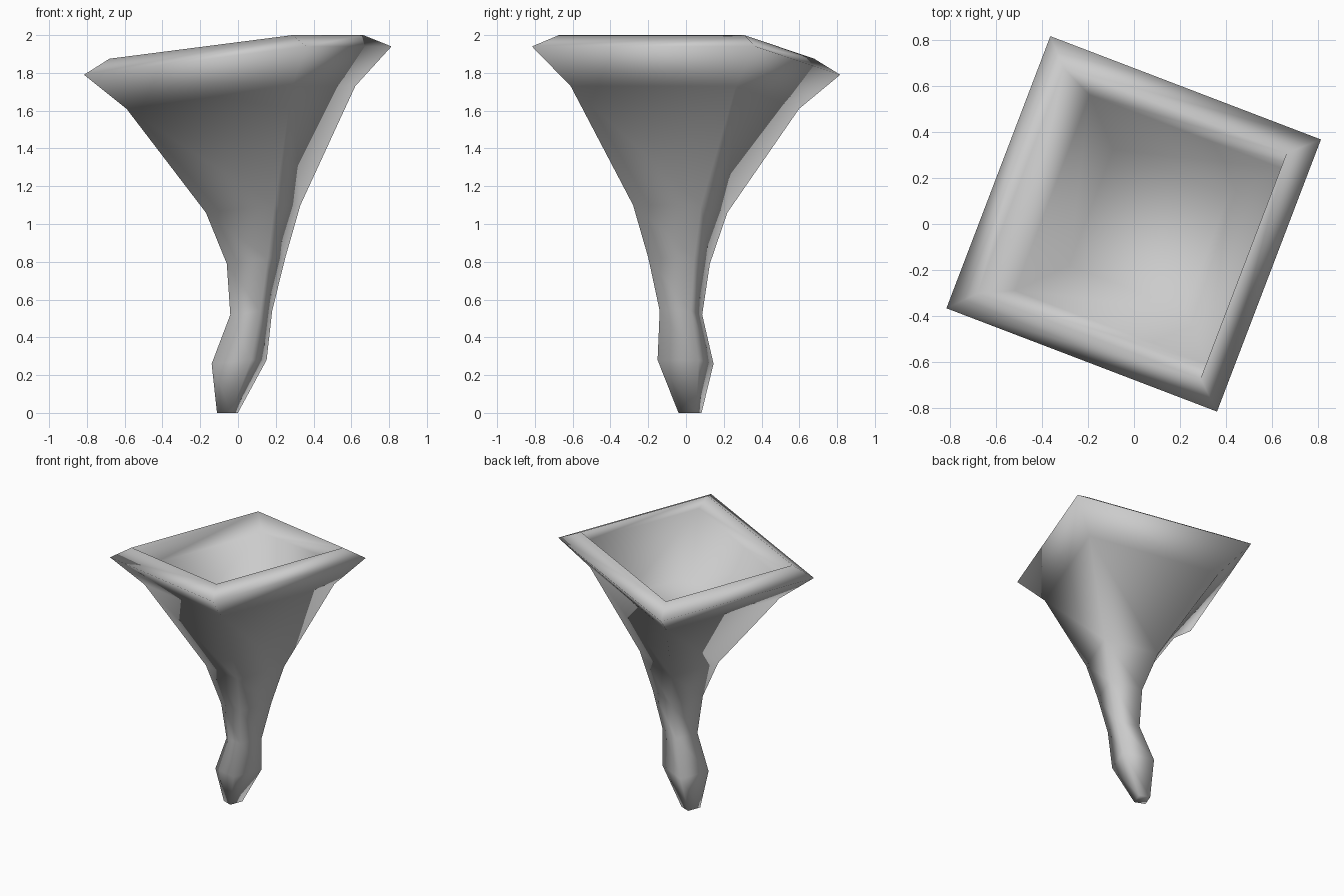
import bpy
import bmesh
from math import radians
from mathutils import Matrix

cube = bpy.data.objects.get("Cube")
if cube:
    bpy.data.objects.remove(cube, do_unlink=True)

grey = bpy.data.materials.new("plain grey")
grey.use_nodes = True
colour = (0.6, 0.6, 0.6, 1)
grey.diffuse_color = colour
grey.node_tree.nodes["Principled BSDF"].inputs["Base Color"].default_value = colour

# Square rings: low side, high side, half depth, height at low and high side
outer = [
    (-0.10, -0.02, 0.05, 0.00, 0.00),    # foot
    (-0.105, 0.118, 0.116, 0.26, 0.28),  # bulge
    (-0.01, 0.16, 0.088, 0.52, 0.54),    # neck
    (-0.014, 0.218, 0.13, 0.79, 0.82),
    (-0.108, 0.28, 0.193, 1.06, 1.10),
    (-0.453, 0.486, 0.468, 1.61, 1.73),  # under the lip
    (-0.631, 0.628, 0.633, 1.79, 1.94),  # lip edge
]
inner = [
    (-0.528, 0.51, 0.525, 1.875, 2.00),  # lip top
    (-0.38, 0.515, 0.455, 1.79, 1.92),   # inside of lip
    (-0.20, 0.34, 0.27, 1.45, 1.52),     # bowl floor
]

bm = bmesh.new()
loops = []
for low, high, half, z_low, z_high in outer + inner:
    corners = [(low, -half, z_low), (high, -half, z_high),
               (high, half, z_high), (low, half, z_low)]
    loops.append([bm.verts.new(c) for c in corners])

# Walls between neighbouring rings; the split diagonal turns at the lip
for level, (a, b) in enumerate(zip(loops, loops[1:])):
    for i in range(4):
        j = (i + 1) % 4
        if level < len(outer) - 1:
            bm.faces.new((a[j], b[j], b[i], a[i]))
        else:
            bm.faces.new((a[i], a[j], b[j], b[i]))

# Underside and bowl floor
bm.faces.new(reversed(loops[0]))
bm.faces.new(loops[-1])
bmesh.ops.recalc_face_normals(bm, faces=bm.faces)
for face in bm.faces:
    face.smooth = True

# Turn the square plan
bm.transform(Matrix.Rotation(radians(-20.9), 4, "Z"))
mesh = bpy.data.meshes.new("square_flared_vase")
bm.to_mesh(mesh)
bm.free()
mesh.materials.append(grey)
vase = bpy.data.objects.new("square_flared_vase", mesh)
bpy.context.collection.objects.link(vase)
